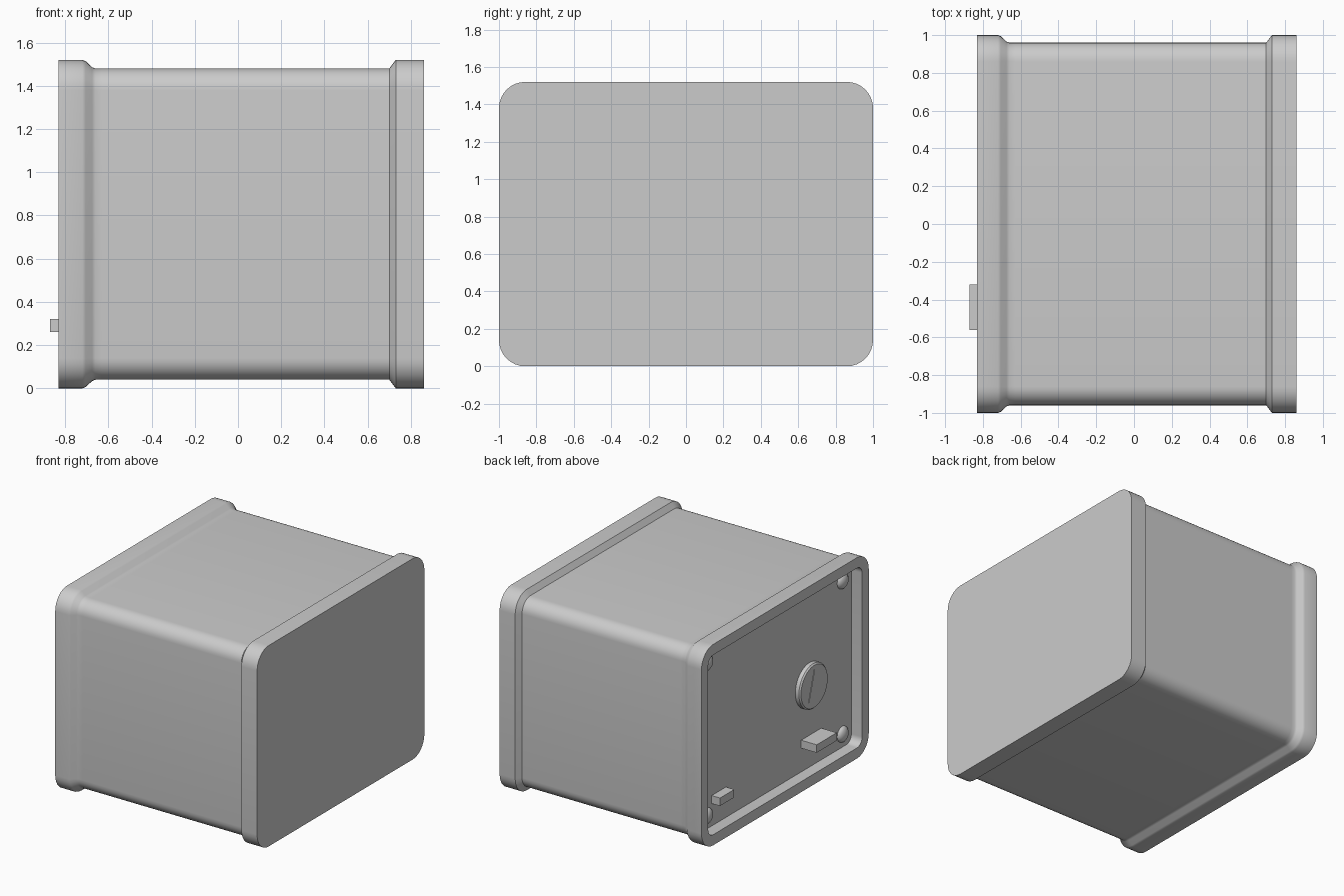
import bpy
import bmesh
from math import sin, cos, pi, radians
from mathutils import Matrix

cube = bpy.data.objects.get("Cube")
if cube:
    bpy.data.objects.remove(cube, do_unlink=True)

grey = bpy.data.materials.new("plain_grey")
grey.use_nodes = True
grey.diffuse_color = (0.6, 0.6, 0.6, 1)
grey.node_tree.nodes["Principled BSDF"].inputs["Base Color"].default_value = (0.6, 0.6, 0.6, 1)

MID_Z = 0.76       # height of the case centre
PANEL_X = -0.74    # recessed panel plane


def finish(name, bm, angle=30):
    bmesh.ops.recalc_face_normals(bm, faces=bm.faces)
    mesh = bpy.data.meshes.new(name)
    bm.to_mesh(mesh)
    bm.free()
    mesh.materials.append(grey)
    ob = bpy.data.objects.new(name, mesh)
    bpy.context.collection.objects.link(ob)
    bpy.ops.object.select_all(action='DESELECT')
    ob.select_set(True)
    bpy.context.view_layer.objects.active = ob
    bpy.ops.object.shade_smooth_by_angle(angle=radians(angle))
    return ob


def rounded_rect(inset, steps=8):
    """Rounded rectangle outline in y and z, shrunk by inset."""
    r = 0.14 - inset
    pts = []
    for k, (sy, sz) in enumerate(((1, 1), (-1, 1), (-1, -1), (1, -1))):
        for i in range(steps + 1):
            a = (k + i / steps) * pi / 2
            pts.append((sy * 0.86 + r * cos(a), MID_Z + sz * (MID_Z - 0.14) + r * sin(a)))
    return pts


def circle(y, z, r, n):
    return [(y + r * cos(2 * pi * i / n), z + r * sin(2 * pi * i / n)) for i in range(n)]


def loft(name, sections, angle=30):
    """Skin a list of (x, outline) sections and close both ends."""
    bm = bmesh.new()
    rings = [[bm.verts.new((x, y, z)) for y, z in pts] for x, pts in sections]
    for a, b in zip(rings, rings[1:]):
        for i in range(len(a)):
            j = (i + 1) % len(a)
            bm.faces.new((a[i], a[j], b[j], b[i]))
    bm.faces.new(rings[0])
    bm.faces.new(rings[-1])
    return finish(name, bm, angle)


def box(name, x, y, z):
    bm = bmesh.new()
    bmesh.ops.create_cube(bm, size=1)
    size = [b - a for a, b in (x, y, z)]
    mid = [(a + b) / 2 for a, b in (x, y, z)]
    bmesh.ops.transform(bm, verts=bm.verts,
                        matrix=Matrix.Translation(mid) @ Matrix.Diagonal((*size, 1)))
    return finish(name, bm)


# Case: recessed panel, raised rim, waisted body, raised end plate
profile = [(PANEL_X, 0.08), (-0.83, 0.08), (-0.83, 0), (-0.72, 0), (-0.705, 0.006),
           (-0.675, 0.034), (-0.66, 0.04), (-0.63, 0.04), (0.69, 0.04),
           (0.70, 0.04), (0.73, 0), (0.86, 0)]
loft("case", [(x, rounded_rect(inset)) for x, inset in profile], 40)

# Round dial with a bevelled edge and a tapered pointer mark
DIAL_Y, DIAL_Z = -0.42, 0.70
loft("dial", [(x, circle(DIAL_Y, DIAL_Z, r, 32))
              for x, r in ((PANEL_X, 0.17), (-0.77, 0.17), (-0.78, 0.16))])
pointer = [(DIAL_Y, DIAL_Z + 0.13), (DIAL_Y - 0.07, DIAL_Z - 0.1), (DIAL_Y + 0.07, DIAL_Z - 0.1)]
loft("dial_pointer", [(-0.779, pointer), (-0.784, pointer)])

# Latch and small tab on the panel
box("latch", (-0.87, PANEL_X), (-0.56, -0.32), (0.26, 0.32))
box("small_tab", (-0.81, PANEL_X), (0.58, 0.75), (0.25, 0.31))

# Domed screws in the panel corners
for side, sy in (("left", 1), ("right", -1)):
    for level, sz in (("upper", 1), ("lower", -1)):
        dome = [(PANEL_X - 0.035 * sin(t), 0.06 * cos(t)) for t in (0, 0.4, 0.8, 1.2, 1.5)]
        loft(f"screw_{level}_{side}",
             [(x, circle(sy * 0.81, MID_Z + sz * 0.58, r, 20)) for x, r in dome], 40)
